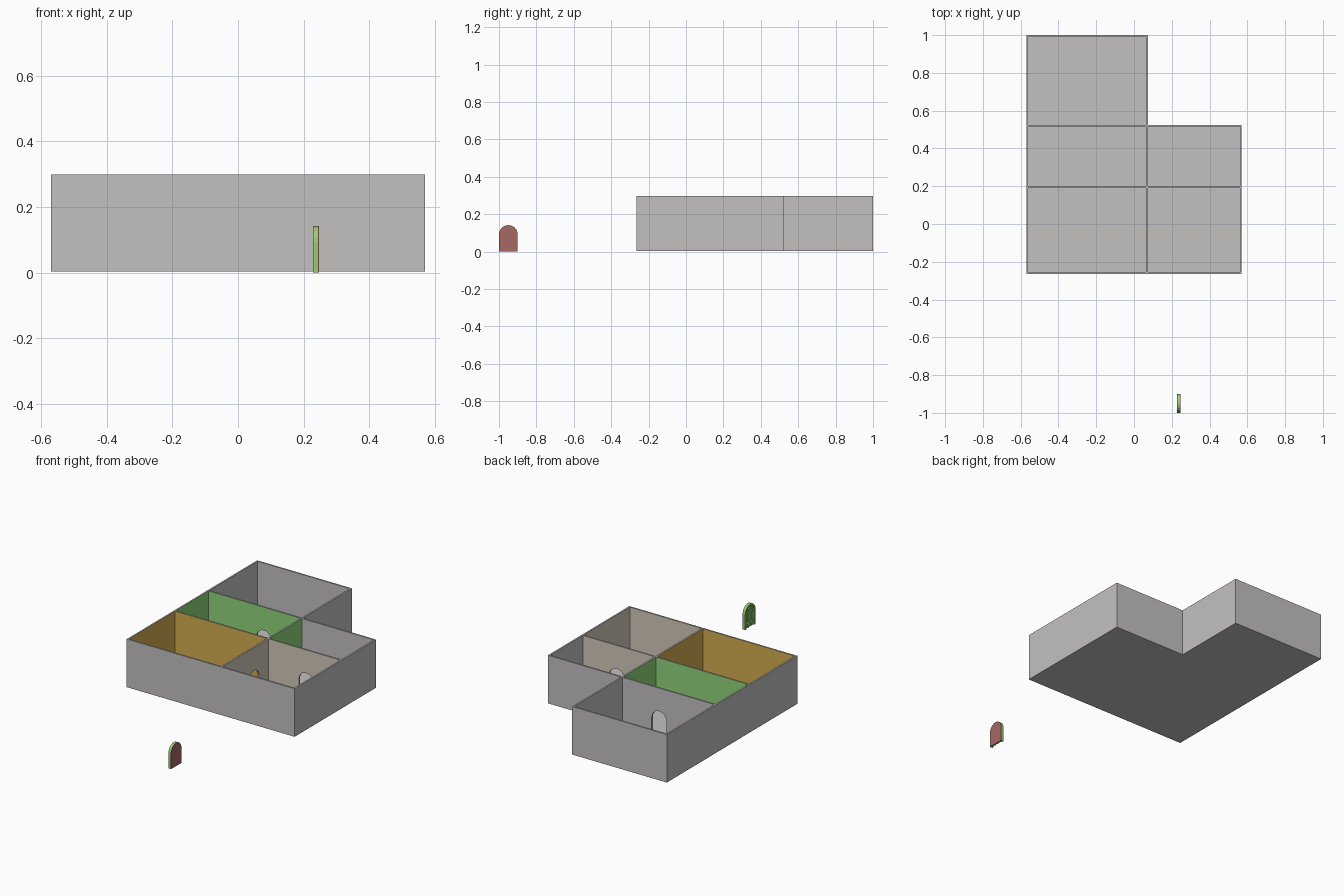
import bpy, bmesh, math

if "Cube" in bpy.data.objects:
    bpy.data.objects.remove(bpy.data.objects["Cube"], do_unlink=True)


def material(name, rgb):
    m = bpy.data.materials.new(name)
    m.use_nodes = True
    m.diffuse_color = (*rgb, 1)
    m.node_tree.nodes["Principled BSDF"].inputs["Base Color"].default_value = (*rgb, 1)
    return m


GREY = material("plaster grey", (0.55, 0.53, 0.53))
GOLD = material("ochre paint", (0.66, 0.42, 0.08))
GREEN = material("leaf green paint", (0.28, 0.66, 0.20))
BEIGE = material("beige paint", (0.65, 0.59, 0.49))
PINK = material("dusty red wood", (0.38, 0.14, 0.13))
LIME = material("door green", (0.30, 0.62, 0.17))

FLOOR, TOP, T = 0.008, 0.299, 0.01


def prism(name, points, axis, low, thick, mat_low, mat_high, mat_rim):
    """Extrude a flat profile; the two broad sides and the rim get their own colours."""
    place = {"x": lambda s, z, c: (s, c, z),
             "y": lambda s, z, c: (c, s, z),
             "z": lambda s, z, c: (s, z, c)}[axis]
    k = {"x": 1, "y": 0, "z": 2}[axis]
    bm = bmesh.new()
    near = [bm.verts.new(place(s, z, low)) for s, z in points]
    far = [bm.verts.new(place(s, z, low + thick)) for s, z in points]
    bm.faces.new(near)
    bm.faces.new(far)
    for i in range(len(points)):
        j = (i + 1) % len(points)
        bm.faces.new((near[i], near[j], far[j], far[i]))
    bmesh.ops.recalc_face_normals(bm, faces=bm.faces)
    bm.normal_update()
    for f in bm.faces:
        f.material_index = 0 if f.normal[k] < -0.9 else 1 if f.normal[k] > 0.9 else 2
    # Rims facing along other axes never reach the threshold above
    me = bpy.data.meshes.new(name)
    bm.to_mesh(me)
    bm.free()
    for m in (mat_low, mat_high, mat_rim):
        me.materials.append(m)
    ob = bpy.data.objects.new(name, me)
    bpy.context.collection.objects.link(ob)
    return ob


def arch(centre, radius, base, spring, steps=12):
    """Round-topped doorway outline, from one foot over the top to the other."""
    pts = [(centre - radius, base)]
    for i in range(steps + 1):
        a = math.pi * (1 - i / steps)
        pts.append((centre + radius * math.cos(a), spring + radius * math.sin(a)))
    return pts + [(centre + radius, base)]


def rect(s0, s1, z0, z1):
    return [(s0, z0), (s0, z1), (s1, z1), (s1, z0)]


def wall(name, axis, start, end, low, mat_low, mat_high, door=None):
    pts = rect(start, end, FLOOR, TOP)
    if door is not None:
        pts += reversed(arch(door, 0.05, FLOOR, 0.107))
    prism(name, pts, axis, low, T, mat_low, mat_high, GREY)


# Floor plate with the missing back corner
prism("floor", [(-0.57, -0.265), (0.57, -0.265), (0.57, 0.525),
                (0.074, 0.525), (0.074, 1.0), (-0.57, 1.0)],
      "z", 0.004, 0.004, GREY, GREY, GREY)

# Walls running side to side
wall("front_wall_ochre_room", "x", -0.57, 0.069, -0.265, GREY, GOLD)
wall("front_wall_beige_room", "x", 0.069, 0.57, -0.265, GREY, BEIGE)
wall("ochre_green_divider", "x", -0.56, 0.064, 0.19, GOLD, GREEN)
wall("beige_divider", "x", 0.074, 0.56, 0.19, BEIGE, BEIGE, door=0.33)
wall("green_back_divider", "x", -0.56, 0.064, 0.515, GREEN, GREY, door=-0.185)
wall("side_room_back_wall", "x", 0.074, 0.57, 0.515, GREY, GREY)
wall("rear_wall", "x", -0.57, 0.074, 0.99, GREY, GREY)

# Walls running front to back
wall("right_wall_ochre_room", "y", -0.255, 0.195, -0.57, GREY, GOLD)
wall("right_wall_green_room", "y", 0.195, 0.52, -0.57, GREY, GREEN)
wall("right_wall_back_room", "y", 0.52, 0.99, -0.57, GREY, GREY)
wall("ochre_beige_divider", "y", -0.255, 0.195, 0.064, GOLD, BEIGE, door=0.05)
wall("green_side_divider", "y", 0.195, 0.525, 0.064, GREEN, GREEN, door=0.36)
wall("left_wall_back_room", "y", 0.525, 0.99, 0.064, GREY, GREY)
wall("left_wall_beige_room", "y", -0.255, 0.195, 0.56, BEIGE, GREY)
wall("left_wall_side_room", "y", 0.195, 0.515, 0.56, GREY, GREY)

# Detached round-topped door: green framed side, plain red side
DY, R, SPRING = -0.95, 0.05, 0.092
outline = arch(DY, R, 0, SPRING)
prism("door_facing", outline, "y", 0.243, 0.003, PINK, PINK, PINK)
prism("door_core", outline, "y", 0.236, 0.007, LIME, LIME, LIME)
prism("door_frame", outline + arch(DY, R - 0.011, 0, SPRING)[::-1],
      "y", 0.228, 0.008, LIME, LIME, LIME)
for i, (z0, z1) in enumerate([(0.025, 0.04), (0.09, 0.10)]):
    prism(f"door_crossbar_{i + 1}", rect(DY - 0.039, DY + 0.039, z0, z1),
          "y", 0.230, 0.006, LIME, LIME, LIME)
for i, off in enumerate((-0.013, 0.013)):
    prism(f"door_upright_{i + 1}", rect(DY + off - 0.003, DY + off + 0.003, 0, 0.128),
          "y", 0.232, 0.004, LIME, LIME, LIME)
